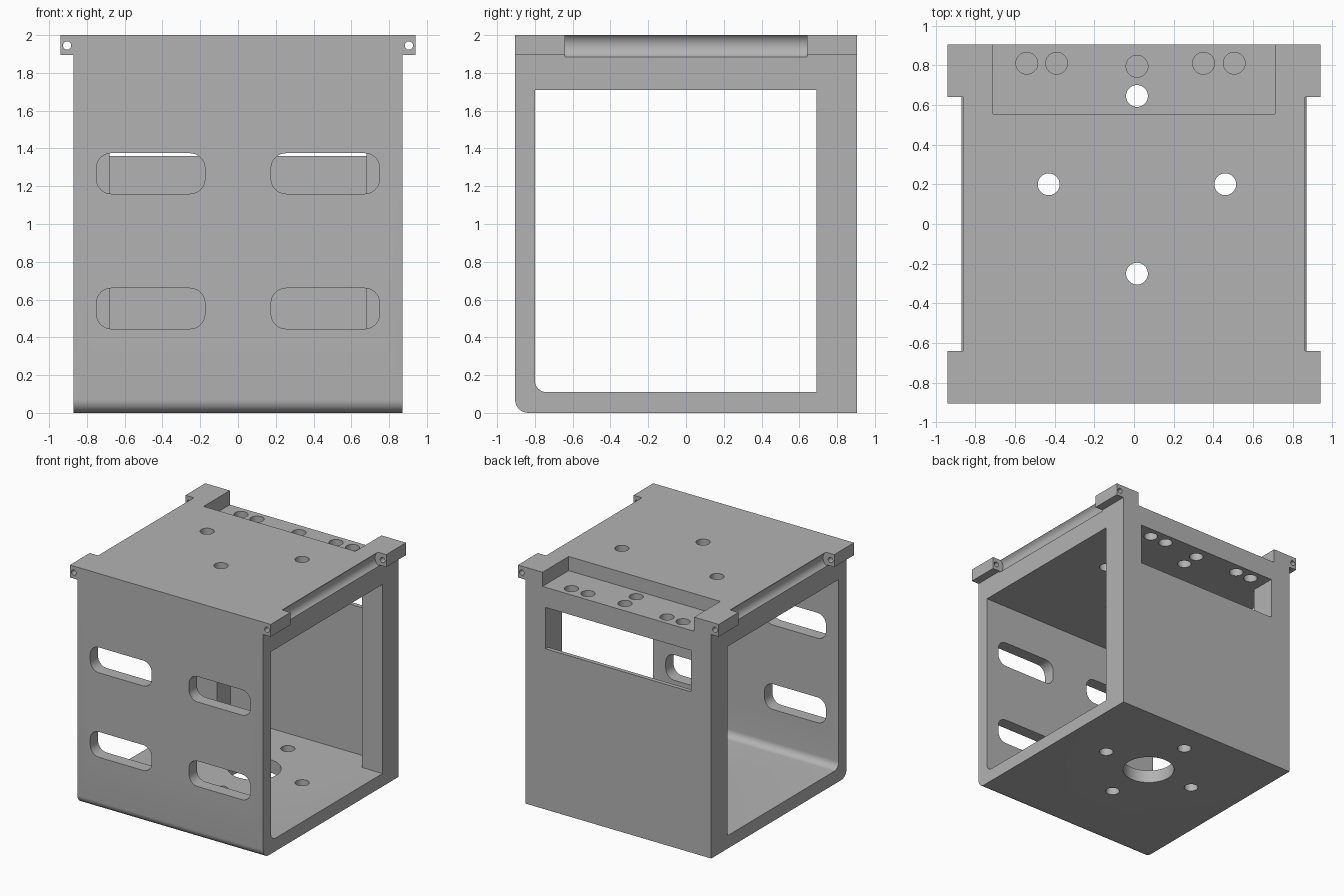
import bpy, bmesh, math
from mathutils import Matrix, Vector

default_cube = bpy.data.objects.get("Cube")
if default_cube:
    bpy.data.objects.remove(default_cube)

grey = bpy.data.materials.new("plain grey")
grey.use_nodes = True
colour = (0.45, 0.45, 0.45, 1)
grey.diffuse_color = colour
grey.node_tree.nodes["Principled BSDF"].inputs["Base Color"].default_value = colour


def add_box(bm, x, y, z, radius=0, rounded=None):
    """Box from ranges; edges whose midpoint and direction pass the rule are rounded."""
    spans = (x, y, z)
    size = [b - a for a, b in spans]
    mid = [(a + b) / 2 for a, b in spans]
    place = Matrix.Translation(mid) @ Matrix.Diagonal((*size, 1))
    verts = bmesh.ops.create_cube(bm, size=1, matrix=place)["verts"]
    if rounded:
        edges = {e for v in verts for e in v.link_edges}
        chosen = [e for e in edges if rounded(
            (e.verts[0].co + e.verts[1].co) / 2 - Vector(mid),
            (e.verts[0].co - e.verts[1].co).normalized())]
        bmesh.ops.bevel(bm, geom=chosen, offset=radius, segments=8,
                        affect='EDGES', profile=0.5)


def add_cylinder(bm, centre, radius, length, turn=0):
    place = Matrix.Translation(centre) @ Matrix.Rotation(turn, 4, 'X')
    bmesh.ops.create_cone(bm, cap_ends=True, segments=40, radius1=radius,
                          radius2=radius, depth=length, matrix=place)


def finish(bm, name):
    bmesh.ops.recalc_face_normals(bm, faces=bm.faces)
    mesh = bpy.data.meshes.new(name)
    bm.to_mesh(mesh)
    bm.free()
    mesh.materials.append(grey)
    obj = bpy.data.objects.new(name, mesh)
    bpy.context.collection.objects.link(obj)
    return obj


def activate(obj):
    bpy.ops.object.select_all(action='DESELECT')
    obj.select_set(True)
    bpy.context.view_layer.objects.active = obj


def cut(obj, bm):
    cutter = finish(bm, "cutter")
    cutter.hide_render = True
    mod = obj.modifiers.new("cut", 'BOOLEAN')
    mod.operation = 'DIFFERENCE'
    mod.solver = 'EXACT'
    mod.object = cutter
    activate(obj)
    bpy.ops.object.modifier_apply(modifier=mod.name)
    bpy.data.objects.remove(cutter)


def lower_front(mid, direction):
    return abs(direction.x) > 0.9 and mid.y < 0 and mid.z < 0


def along_y(mid, direction):
    return abs(direction.y) > 0.9


# Main block with a rounded lower front edge
bm = bmesh.new()
add_box(bm, (-0.87, 0.87), (-0.905, 0.905), (0, 2), 0.07, lower_front)
housing = finish(bm, "housing")

# Cavity open on both sides
bm = bmesh.new()
add_box(bm, (-1, 1), (-0.8, 0.69), (0.11, 1.71), 0.06, lower_front)
cut(housing, bm)

# Pocket that thins the back wall and opens as a window near the top
bm = bmesh.new()
outline = [(0.5, 0.11), (0.87, 0.11), (0.87, 1.36), (1, 1.36), (1, 1.71), (0.5, 1.71)]
face = bm.faces.new([bm.verts.new((-0.68, y, z)) for y, z in outline])
side = bmesh.ops.extrude_face_region(bm, geom=[face])["geom"]
bmesh.ops.translate(bm, vec=(1.36, 0, 0),
                    verts=[v for v in side if isinstance(v, bmesh.types.BMVert)])
cut(housing, bm)

# Shelf recess along the top of the back
bm = bmesh.new()
add_box(bm, (-0.71, 0.71), (0.555, 1), (1.88, 2.1))
cut(housing, bm)

# Four rounded slots in the front wall
bm = bmesh.new()
for x in (-0.75, 0.175):
    for z in (0.445, 1.16):
        add_box(bm, (x, x + 0.575), (-1, -0.7), (z, z + 0.215), 0.08, along_y)
cut(housing, bm)

# Curved grooves along the top side edges
bm = bmesh.new()
for s in (-1, 1):
    add_cylinder(bm, (s * 0.905, 0, 1.945), 0.07, 1.28, math.pi / 2)
cut(housing, bm)

# Screw holes through roof and floor, and a row through the shelf
bm = bmesh.new()
for x, y in ((-0.43, 0.2), (0.46, 0.2), (0.015, -0.25), (0.015, 0.645)):
    add_cylinder(bm, (x, y, 1), 0.055, 2.4)
for x, y in ((-0.54, 0.81), (-0.39, 0.81), (0.015, 0.795), (0.35, 0.81), (0.505, 0.81)):
    add_cylinder(bm, (x, y, 1.85), 0.055, 0.5)
cut(housing, bm)

# Large round opening in the floor
bm = bmesh.new()
add_cylinder(bm, (0.015, 0.2, 0), 0.205, 0.6)
cut(housing, bm)

# Hinge lugs at the four top corners, each with a pin hole
bm = bmesh.new()
add_box(bm, (0.87, 0.94), (0.64, 0.905), (1.895, 2))
lugs = finish(bm, "hinge_lugs")
bm = bmesh.new()
add_cylinder(bm, (0.905, 0.77, 1.945), 0.022, 0.6, math.pi / 2)
cut(lugs, bm)
mirror = lugs.modifiers.new("mirror", 'MIRROR')
mirror.use_axis = (True, True, False)
mirror.use_mirror_merge = False
activate(lugs)
bpy.ops.object.modifier_apply(modifier=mirror.name)

for obj in (housing, lugs):
    activate(obj)
    bpy.ops.object.shade_smooth_by_angle(angle=math.radians(30))
